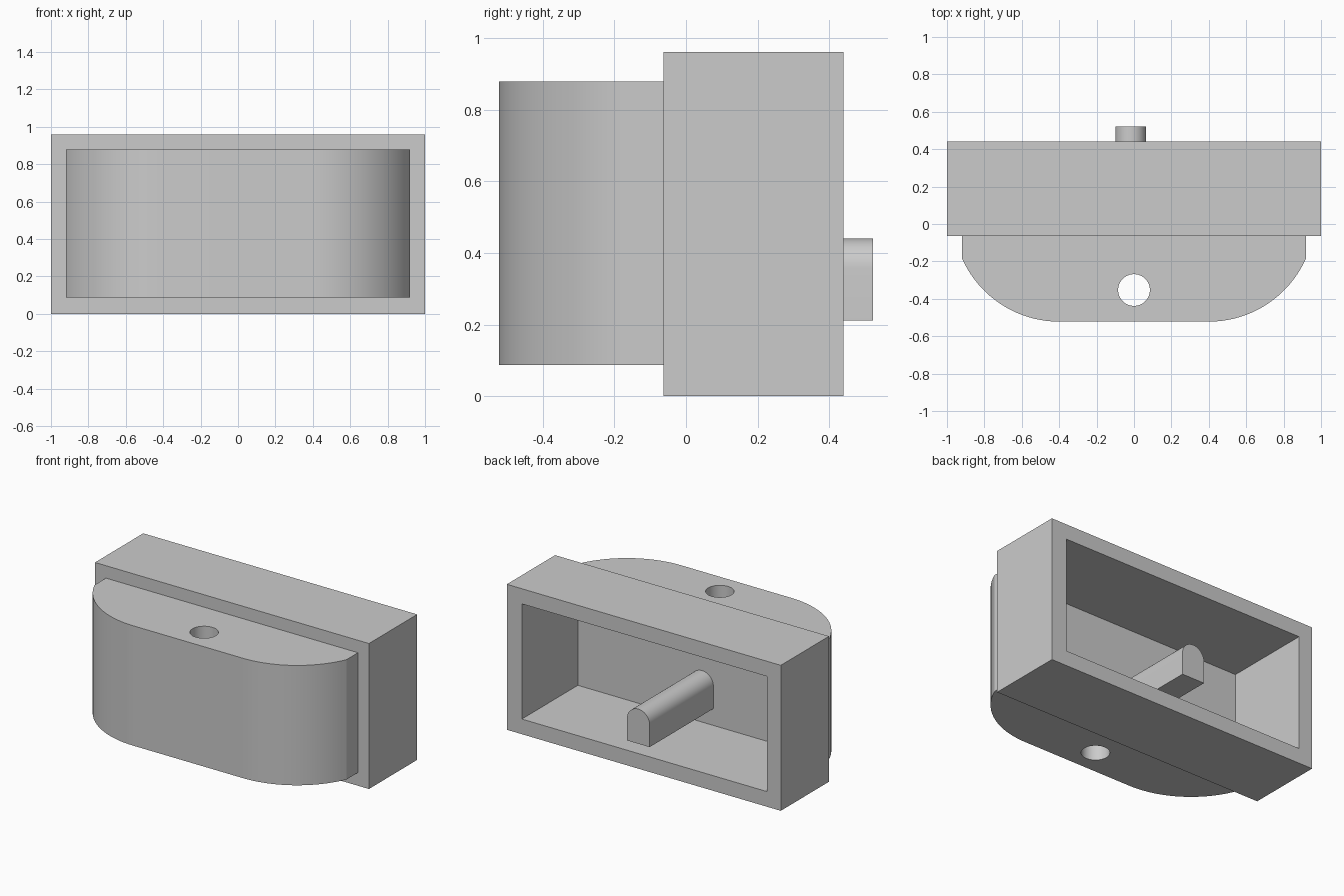
import bpy, bmesh, math
from mathutils import Vector

cube = bpy.data.objects.get("Cube")
if cube:
    bpy.data.objects.remove(cube, do_unlink=True)

grey = bpy.data.materials.new("light grey")
grey.use_nodes = True
colour = (0.6, 0.6, 0.6, 1)
grey.diffuse_color = colour
grey.node_tree.nodes["Principled BSDF"].inputs["Base Color"].default_value = colour

BOTTOM, TOP = 0.0, 0.96
FRONT, BACK = -0.063, 0.44
FLOOR = -0.143  # depth of the rear recess


def extrude(name, profile, offset):
    """Closed solid swept from a planar profile of 3D points."""
    bm = bmesh.new()
    face = bm.faces.new([bm.verts.new(p) for p in profile])
    result = bmesh.ops.extrude_face_region(bm, geom=[face])
    moved = [g for g in result["geom"] if isinstance(g, bmesh.types.BMVert)]
    bmesh.ops.translate(bm, verts=moved, vec=Vector(offset))
    bmesh.ops.recalc_face_normals(bm, faces=bm.faces)
    mesh = bpy.data.meshes.new(name)
    bm.to_mesh(mesh)
    bm.free()
    mesh.materials.append(grey)
    obj = bpy.data.objects.new(name, mesh)
    bpy.context.collection.objects.link(obj)
    return obj


def box(name, x0, x1, y0, y1, z0, z1):
    corners = [(x0, y0, z0), (x1, y0, z0), (x1, y1, z0), (x0, y1, z0)]
    return extrude(name, corners, (0, 0, z1 - z0))


def arc(cx, cy, r, start, end, steps):
    angles = [math.radians(start + (end - start) * i / steps) for i in range(steps + 1)]
    return [(cx + r * math.cos(a), cy + r * math.sin(a)) for a in angles]


def select(obj):
    bpy.ops.object.select_all(action='DESELECT')
    obj.select_set(True)
    bpy.context.view_layer.objects.active = obj


def combine(target, tool, operation):
    """Apply a boolean and discard the tool object."""
    tool.hide_render = True
    mod = target.modifiers.new(operation.lower(), 'BOOLEAN')
    mod.object, mod.operation, mod.solver = tool, operation, 'EXACT'
    select(target)
    bpy.ops.object.modifier_apply(modifier=mod.name)
    bpy.data.objects.remove(tool, do_unlink=True)


# Rectangular housing
housing = box("housing", -1, 1, FRONT, BACK, BOTTOM, TOP)

# Front block with large rounded corners, overlapping into the housing
RADIUS = 0.568
right_half = [(0.92, 0.05)] + arc(0.4, RADIUS - 0.522, RADIUS, -23.7, -90, 20)
left_half = [(-x, y) for x, y in reversed(right_half)]
block = extrude("front_block", [(x, y, 0.087) for x, y in right_half + left_half], (0, 0, 0.791))
combine(housing, block, 'UNION')

# Rear recess
combine(housing, box("recess", -0.9, 0.89, FLOOR, BACK + 0.2, 0.1, 0.86), 'DIFFERENCE')

# Vertical through hole
hole = [(x, y, -0.1) for x, y in arc(0, -0.353, 0.085, 0, 360, 40)[:-1]]
combine(housing, extrude("hole", hole, (0, 0, 1.2)), 'DIFFERENCE')

# Round-topped peg standing on the recess floor
PEG_X, PEG_R = -0.0175, 0.0825
section = [(PEG_X - PEG_R, 0.211), (PEG_X + PEG_R, 0.211)]
section += arc(PEG_X, 0.44 - PEG_R, PEG_R, 0, 180, 20)
peg = extrude("peg", [(x, FLOOR, z) for x, z in section], (0, 0.522 - FLOOR, 0))

for part in (housing, peg):
    select(part)
    bpy.ops.object.shade_smooth_by_angle(angle=math.radians(20))
